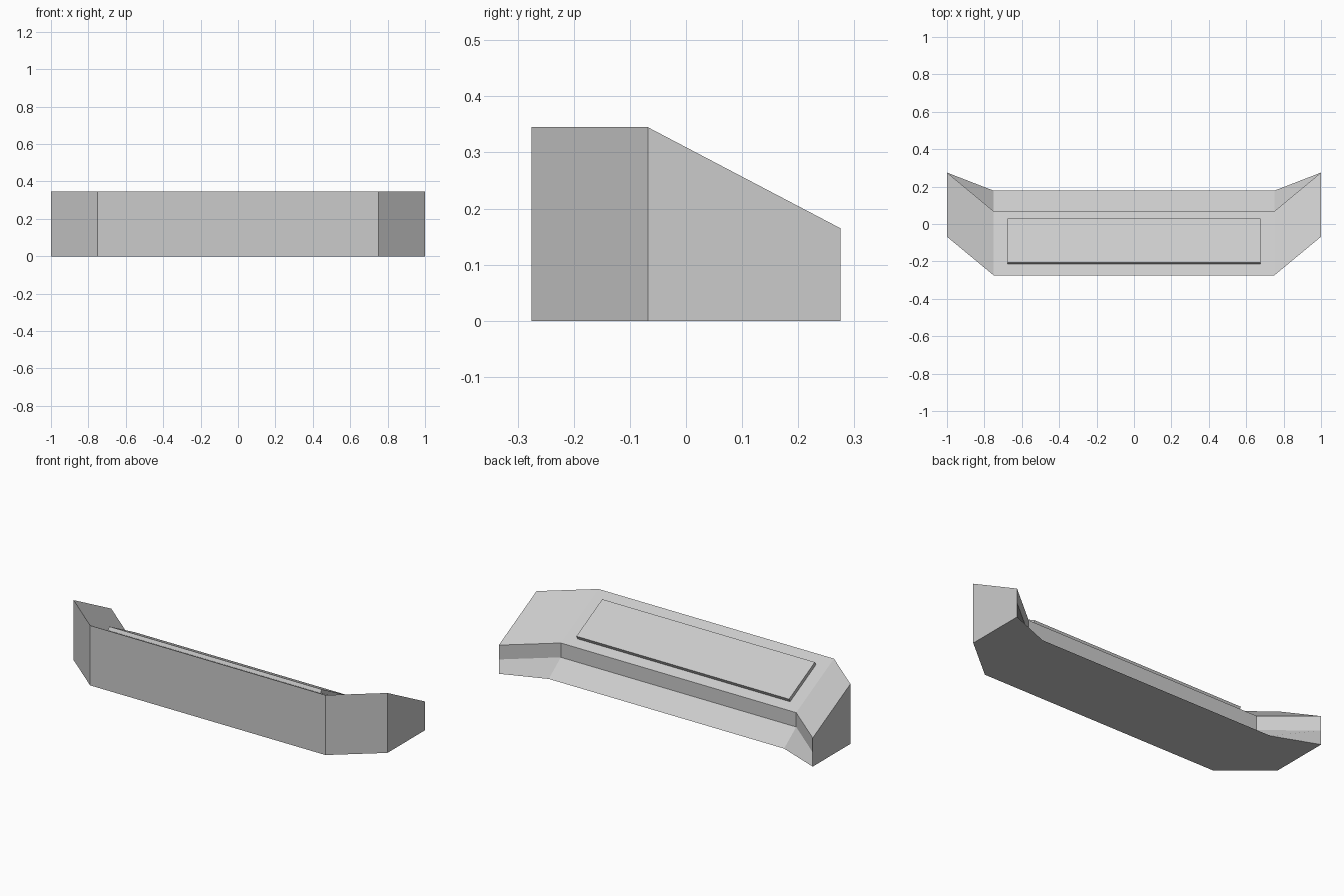
import bpy, bmesh, math

if "Cube" in bpy.data.objects:
    bpy.data.objects.remove(bpy.data.objects["Cube"])

def make_object(name, bm):
    bmesh.ops.recalc_face_normals(bm, faces=bm.faces[:])
    mesh = bpy.data.meshes.new(name)
    bm.to_mesh(mesh)
    bm.free()
    ob = bpy.data.objects.new(name, mesh)
    bpy.context.collection.objects.link(ob)
    return ob

FRONT, TOP, LIP, DEPTH, SWEEP = -0.275, 0.345, 0.165, 0.343, 0.207
BACK = FRONT + DEPTH

# Console body: side profiles (y, z) lofted across x, wings swept backwards
middle = [(FRONT, 0), (FRONT, TOP), (BACK, LIP), (BACK, LIP / 2), (0.178, 0)]
wing = [(FRONT + SWEEP, 0), (FRONT + SWEEP, TOP), (0.275, LIP),
        (0.275, LIP / 2), (0.275, 0)]
bm = bmesh.new()
rings = [[bm.verts.new((x, y, z)) for y, z in profile]
         for x, profile in ((-1, wing), (-0.75, middle), (0.75, middle), (1, wing))]
for a, b in zip(rings, rings[1:]):
    for i in range(5):
        j = (i + 1) % 5
        bm.faces.new((a[i], a[j], b[j], b[i]))
bm.faces.new(rings[0])
bm.faces.new(rings[-1])
make_object("console_body", bm)

# Raised control panel lying on the sloped top
slope = math.atan2(TOP - LIP, DEPTH)
y0, y1, thick = -0.215, 0.02, 0.021
yc = (y0 + y1) / 2
bm = bmesh.new()
bmesh.ops.create_cube(bm, size=1)
bmesh.ops.scale(bm, vec=(1.355, (y1 - y0) / math.cos(slope), thick * 2), verts=bm.verts)
panel = make_object("control_panel", bm)
panel.location = (0, yc, TOP - (yc - FRONT) * math.tan(slope))
panel.rotation_euler.x = -slope
